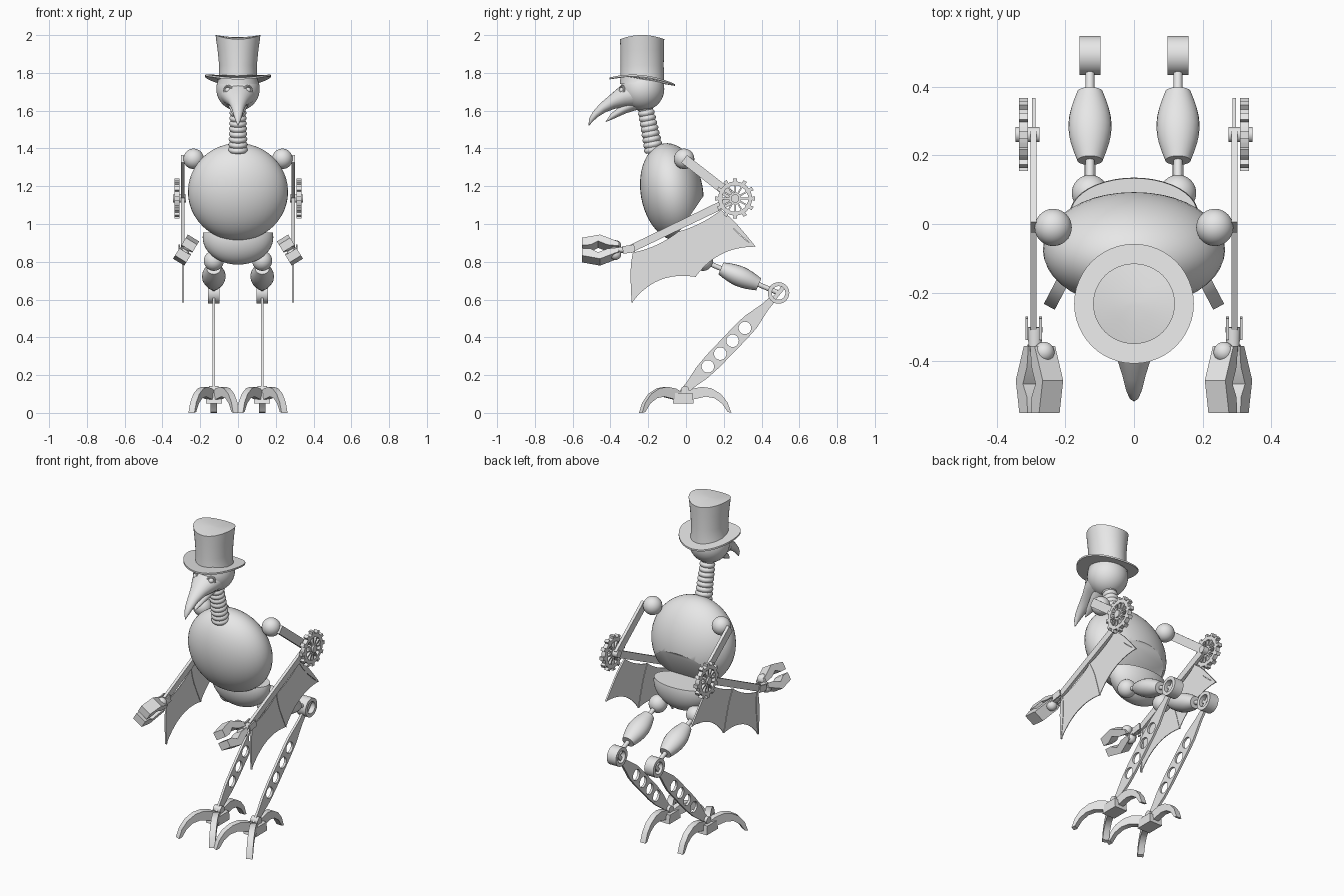
import bpy, bmesh
from math import pi, sin, cos, atan2
from mathutils import Vector, Matrix

if "Cube" in bpy.data.objects:
    bpy.data.objects.remove(bpy.data.objects["Cube"])

grey = bpy.data.materials.new("plain grey")
grey.use_nodes = True
grey.diffuse_color = (0.8, 0.8, 0.8, 1)
grey.node_tree.nodes["Principled BSDF"].inputs["Base Color"].default_value = (0.8, 0.8, 0.8, 1)


def finish(obj):
    obj.data.materials.clear()
    obj.data.materials.append(grey)
    bpy.ops.object.select_all(action='DESELECT')
    obj.select_set(True)
    bpy.context.view_layer.objects.active = obj
    bpy.ops.object.shade_smooth_by_angle(angle=0.6)
    return obj


def from_bmesh(name, bm):
    bmesh.ops.recalc_face_normals(bm, faces=bm.faces)
    mesh = bpy.data.meshes.new(name)
    bm.to_mesh(mesh)
    bm.free()
    obj = bpy.data.objects.new(name, mesh)
    bpy.context.collection.objects.link(obj)
    return finish(obj)


def ball(name, loc, radii, tilt=0, cut=None):
    """Ellipsoid, optionally trimmed by a plane (point, outward normal)."""
    bm = bmesh.new()
    bmesh.ops.create_uvsphere(bm, u_segments=40, v_segments=24, radius=1)
    bm.transform(Matrix.Translation(loc) @ Matrix.Rotation(tilt, 4, 'X') @ Matrix.Diagonal((*radii, 1)))
    if cut:
        res = bmesh.ops.bisect_plane(bm, geom=bm.verts[:] + bm.edges[:] + bm.faces[:],
                                     plane_co=cut[0], plane_no=cut[1], clear_outer=True)
        edges = [e for e in res["geom_cut"] if isinstance(e, bmesh.types.BMEdge)]
        bmesh.ops.contextual_create(bm, geom=edges)
    return from_bmesh(name, bm)


def loft(name, x, sections, n=24):
    """Tube in a side plane; each section is y, z, half width, half depth."""
    bm, rings = bmesh.new(), []
    for i, (y, z, a, b) in enumerate(sections):
        p, q = sections[max(i - 1, 0)], sections[min(i + 1, len(sections) - 1)]
        t = Vector((q[0] - p[0], q[1] - p[1])).normalized()
        ring = []
        for k in range(n):
            c, s = a * cos(2 * pi * k / n), b * sin(2 * pi * k / n)
            ring.append(bm.verts.new((x + c, y - t.y * s, z + t.x * s)))
        rings.append(ring)
    for r0, r1 in zip(rings, rings[1:]):
        for k in range(n):
            bm.faces.new((r0[k], r0[(k + 1) % n], r1[(k + 1) % n], r1[k]))
    bm.faces.new(rings[0])
    bm.faces.new(rings[-1])
    return from_bmesh(name, bm)


SIDE = Matrix(((0, 0, 1, 0), (1, 0, 0, 0), (0, 1, 0, 0), (0, 0, 0, 1)))


def plate(name, x, thick, *outlines, place=Matrix()):
    """Flat plate of (y, z) outlines extruded along x; inner outlines are holes."""
    curve = bpy.data.curves.new(name, 'CURVE')
    curve.dimensions, curve.fill_mode, curve.extrude = '2D', 'BOTH', thick / 2
    for pts in outlines:
        sp = curve.splines.new('POLY')
        sp.points.add(len(pts) - 1)
        for p, (y, z) in zip(sp.points, pts):
            p.co = (y, z, 0, 1)
        sp.use_cyclic_u = True
    obj = bpy.data.objects.new(name, curve)
    bpy.context.collection.objects.link(obj)
    obj.matrix_world = Matrix.Translation((x, 0, 0)) @ place @ SIDE
    bpy.ops.object.select_all(action='DESELECT')
    obj.select_set(True)
    bpy.context.view_layer.objects.active = obj
    bpy.ops.object.convert(target='MESH')
    return finish(bpy.context.object)


def circle(c, r, n=32):
    return [(c[0] + r * cos(2 * pi * k / n), c[1] + r * sin(2 * pi * k / n)) for k in range(n)]


def bar(p, q, widths):
    """Outline along p-q; widths are (fraction, half width)."""
    p, q = Vector(p), Vector(q)
    d = (q - p).normalized()
    nrm = Vector((-d.y, d.x))
    up = [tuple(p.lerp(q, t) + nrm * w) for t, w in widths]
    return up + [tuple(p.lerp(q, t) - nrm * w) for t, w in reversed(widths)]


def scallop(p, q, depth, n=10):
    """Arc from p up to (not including) q, bowed to the left of travel."""
    p, q = Vector(p), Vector(q)
    d = (q - p).normalized()
    nrm = Vector((-d.y, d.x))
    return [tuple(p.lerp(q, k / n) + nrm * depth * 4 * (k / n) * (1 - k / n)) for k in range(n)]


# Body shell and pelvis bowl
ball("body", (0, -0.075, 1.17), (0.265, 0.165, 0.26), 0.17,
     ((0, 0.08, 1.13), (0, 0.205, -0.14)))
ball("pelvis", (0, 0.03, 0.93), (0.187, 0.105, 0.145), 0, ((0, 0.03, 0.955), (0, 0, 1)))

# Ribbed neck
ribs = []
for i in range(9 * 6 + 1):
    t = i / 54
    r = (0.036 + 0.009 * t) + 0.007 * abs(sin(pi * 9 * t))
    ribs.append((-0.218 + 0.05 * t, 1.63 - 0.25 * t, r, r))
loft("neck", 0, ribs)

# Head and beak
ball("head", (0, -0.23, 1.715), (0.115, 0.115, 0.115))
loft("upper_beak", 0, [(-0.26, 1.69, 0.1, 0.08), (-0.33, 1.672, 0.08, 0.06), (-0.39, 1.645, 0.05, 0.038),
                       (-0.44, 1.615, 0.034, 0.027), (-0.48, 1.58, 0.024, 0.019),
                       (-0.503, 1.55, 0.014, 0.012), (-0.514, 1.522, 0.002, 0.002)])
loft("lower_beak", 0, [(-0.26, 1.645, 0.06, 0.04), (-0.33, 1.608, 0.042, 0.025),
                       (-0.39, 1.57, 0.022, 0.015), (-0.424, 1.542, 0.002, 0.002)])

# Top hat: curled brim and flared crown
HY = -0.232
bm = bmesh.new()
bmesh.ops.create_circle(bm, segments=48, radius=0.174, cap_ends=True)
bmesh.ops.inset_region(bm, faces=bm.faces[:], thickness=0.04)
bmesh.ops.inset_region(bm, faces=[f for f in bm.faces if len(f.verts) > 4], thickness=0.03)
low = bmesh.ops.extrude_face_region(bm, geom=bm.faces[:])
for v in low["geom"]:
    if isinstance(v, bmesh.types.BMVert):
        v.co.z += 0.01
for v in bm.verts:
    v.co.z += 1.748 + 1.0 * v.co.x ** 2 - 0.1 * v.co.y
    v.co.y += HY
from_bmesh("hat_brim", bm)

bm, rings = bmesh.new(), []
for z, rx, ry in ((1.74, 0.11, 0.118), (1.78, 0.1, 0.115), (1.84, 0.1, 0.114), (1.92, 0.108, 0.115),
                  (1.989, 0.119, 0.117), (1.989, 0.06, 0.06), (1.989, 0.01, 0.01)):
    ring = []
    for k in range(48):
        x, y = rx * cos(2 * pi * k / 48), ry * sin(2 * pi * k / 48)
        lift = 0.8 * (x * x - y * y) if z > 1.95 else 0
        ring.append(bm.verts.new((x, y + HY, z + lift)))
    rings.append(ring)
for r0, r1 in zip(rings, rings[1:]):
    for k in range(48):
        bm.faces.new((r0[k], r0[(k + 1) % 48], r1[(k + 1) % 48], r1[k]))
bm.faces.new(rings[-1])
from_bmesh("hat_crown", bm)

# Shared outlines for the paired parts
elbow, wrist = (0.26, 1.135), (-0.3, 0.865)
hip, knee, ankle = (0.09, 0.805), (0.49, 0.635), (-0.005, 0.12)
TEETH = 12
teeth, windows = [], []
for k in range(TEETH):
    a = 2 * pi * k / TEETH
    for off, r in ((-0.24, 0.09), (-0.1, 0.09), (-0.1, 0.107), (0.1, 0.107), (0.1, 0.09), (0.24, 0.09)):
        teeth.append((elbow[0] + r * cos(a + off), elbow[1] + r * sin(a + off)))
    pts = [(0.032, 0.14), (0.068, 0.06), (0.07, pi / 12), (0.068, pi / 6 - 0.06), (0.032, pi / 6 - 0.14)]
    windows.append([(elbow[0] + r * cos(a + o), elbow[1] + r * sin(a + o)) for r, o in pts])

fingers = [((-0.275, 0.85), (-0.285, 0.585)), ((-0.04, 0.96), (0.05, 0.72)), ((0.18, 1.07), (0.365, 0.88))]
(A, B), (F, C), (E, D) = fingers
web = [A] + scallop(B, C, 0.055) + scallop(C, D, 0.045) + scallop(D, E, 0.015) \
    + scallop(E, F, 0.012) + scallop(F, A, 0.015)
toe = [(0, 0.06), (0, 0.1), (0.05, 0.128), (0.1, 0.138), (0.15, 0.13), (0.2, 0.1), (0.235, 0.055), (0.255, 0),
       (0.235, 0.005), (0.205, 0.05), (0.165, 0.078), (0.12, 0.086), (0.07, 0.075)]
jaw = [(0.01, 0.005), (0.01, 0.03), (-0.09, 0.075), (-0.185, 0.055), (-0.185, 0.01), (-0.14, 0.012),
       (-0.1, 0.035), (-0.05, 0.012)]

for s, side in ((1, "left"), (-1, "right")):
    def nm(part):
        return side + "_" + part

    # Eye
    spot = Vector((s * 0.053, -0.338, 1.708))
    bpy.ops.mesh.primitive_torus_add(major_radius=0.022, minor_radius=0.006, major_segments=28,
                                     minor_segments=10, location=spot, rotation=(pi / 2, 0, s * 0.5))
    bpy.context.object.name = nm("eye_ring")
    finish(bpy.context.object)
    ball(nm("eye"), spot, (0.016, 0.016, 0.016))

    # Arm, elbow gear and wing
    x = s * 0.292
    ball(nm("shoulder"), (s * 0.235, -0.01, 1.345), (0.054,) * 3)
    plate(nm("upper_arm"), x, 0.018, bar((-0.01, 1.345), elbow, [(0, 0.025), (1, 0.025)]))
    plate(nm("forearm"), x, 0.018, bar(elbow, wrist, [(0, 0.022), (1, 0.02)]))
    plate(nm("elbow_gear"), s * 0.322, 0.026, teeth, *windows)
    plate(nm("gear_axle"), s * 0.31, 0.07, circle(elbow, 0.022))
    plate(nm("wing_web"), x, 0.004, web)
    for i, (p, q) in enumerate(fingers):
        plate(nm("wing_finger_%d" % (i + 1)), x, 0.01,
              bar(p, q, [(0, 0.006), (0.2, 0.013), (0.4, 0.015), (0.7, 0.01), (1, 0.003)]))

    # Wrist fork and gripper
    for dx in (-0.02, 0.02):
        plate(nm("wrist_fork"), x + dx, 0.008, bar((-0.272, 0.872), (-0.335, 0.862), [(0, 0.02), (1, 0.02)]))
    loft(nm("wrist_pin"), s * 0.288, [(-0.3, 0.865, 0.022, 0.016), (-0.37, 0.862, 0.018, 0.016)], 16)
    roll = Matrix.Translation((0, -0.365, 0.862)) @ Matrix.Rotation(-s * 0.55, 4, 'Y')
    for sign, label in ((1, "upper"), (-1, "lower")):
        plate(nm(label + "_jaw"), s * 0.275, 0.07, [(y, sign * z) for y, z in jaw], place=roll)
        spot = roll @ Vector((0, -0.008, sign * 0.026))
        ball(nm(label + "_knuckle"), spot + Vector((s * 0.275, 0, 0)), (0.03,) * 3)

    # Thigh and knee
    x = s * 0.128
    ball(nm("hip_joint"), (x, *hip), (0.053,) * 3)
    loft(nm("thigh_rod"), x, [(*hip, 0.013, 0.013), (*knee, 0.013, 0.013)], 16)
    barrel = []
    for i in range(9):
        t = i / 8
        bulge = sin(pi * t)
        barrel.append((0.185 + 0.2 * t, 0.765 - 0.085 * t, 0.037 + 0.026 * bulge, 0.034 + 0.02 * bulge))
    loft(nm("thigh"), x, barrel)
    plate(nm("knee_ring"), x, 0.062, circle(knee, 0.057), circle(knee, 0.036))
    plate(nm("knee_bar"), x, 0.03, bar((0.465, 0.605), (0.515, 0.665), [(0, 0.011), (1, 0.011)]))

    # Pierced shin
    K, N = Vector(knee), Vector(ankle)
    holes = [circle(K.lerp(N, 0.36 + 0.132 * i), 0.033) for i in range(4)]
    plate(nm("shin"), x, 0.014, bar(knee, ankle, [(0.06, 0.018), (0.14, 0.022), (0.3, 0.045), (0.4, 0.048),
                                                  (0.7, 0.047), (0.82, 0.041), (0.94, 0.024), (1.03, 0.018)]), *holes)

    # Ankle and three clawed toes
    plate(nm("ankle_pin"), x, 0.05, circle(ankle, 0.022))
    plate(nm("foot_block"), x, 0.085, [(-0.07, 0.05), (0.04, 0.05), (0.035, 0.105), (-0.06, 0.105)])
    for i, (tx, ty) in enumerate(((0.118, -0.225), (-0.118, -0.225), (0, 0.255))):
        turn = Matrix.Translation((0, -0.015, 0)) @ Matrix.Rotation(atan2(ty, tx) - pi / 2, 4, 'Z')
        plate(nm("toe_%d" % (i + 1)), x, 0.036, toe, place=turn)
